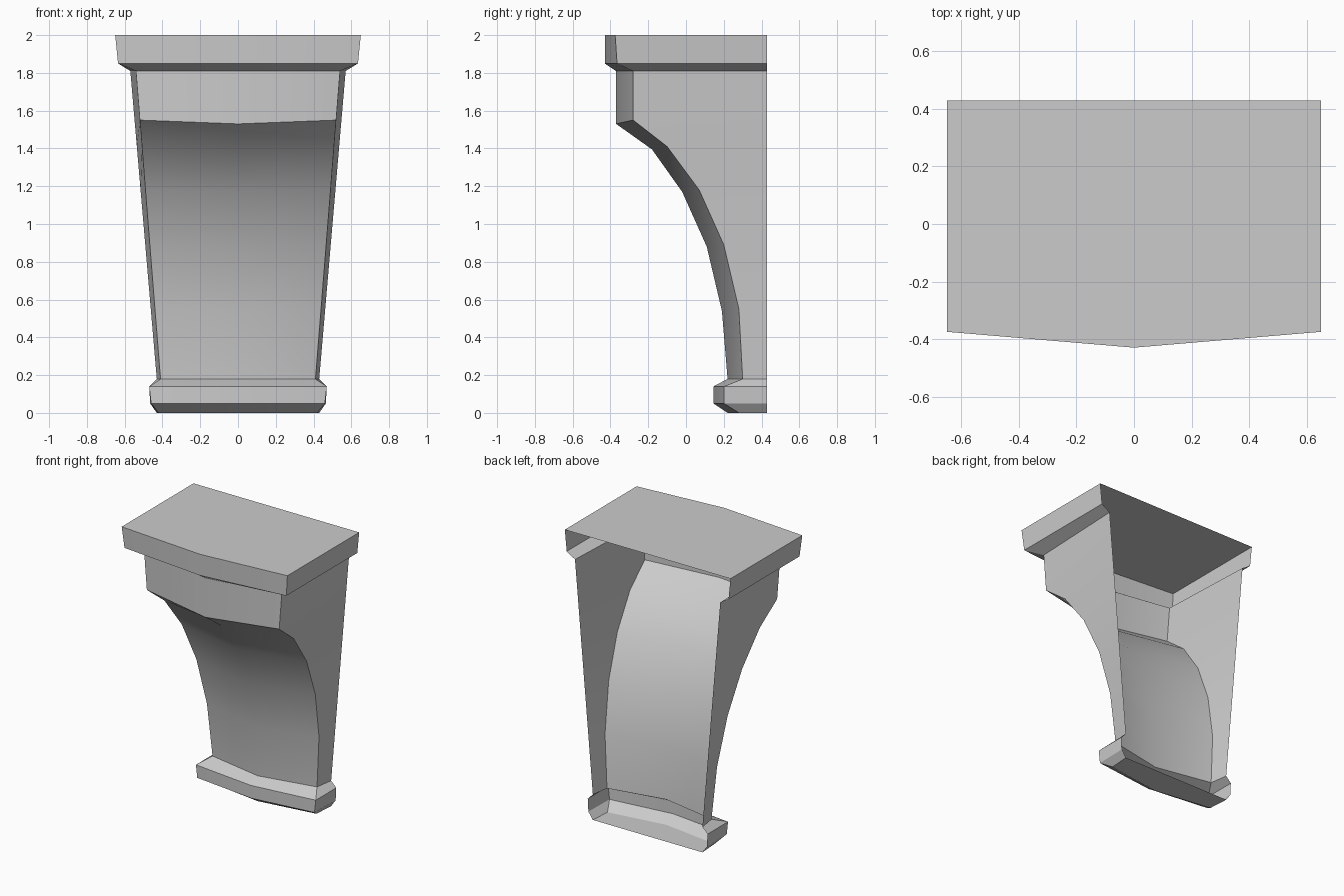
import bpy
import bmesh
from math import radians

cube = bpy.data.objects.get("Cube")
if cube:
    bpy.data.objects.remove(cube, do_unlink=True)

BACK = 0.43

stone = bpy.data.materials.new("grey stone")
stone.use_nodes = True
stone.diffuse_color = (0.6, 0.6, 0.6, 1)
stone.node_tree.nodes["Principled BSDF"].inputs["Base Color"].default_value = (0.6, 0.6, 0.6, 1)


def ring(z, back_x, corner_x, corner_y, centre_y, drop=0.0):
    """Open outline running from right back, round the pointed front, to left back."""
    return [(-back_x, BACK, z), (-corner_x, corner_y, z), (0, centre_y, z - drop),
            (corner_x, corner_y, z), (back_x, BACK, z)]


def shell(name, rings, cap=None):
    """Skin the outlines from bottom to top, leaving the back open."""
    bm = bmesh.new()
    rows = [[bm.verts.new(p) for p in r] for r in rings]
    for low, high in zip(rows, rows[1:]):
        for i in range(4):
            bm.faces.new((low[i], low[i + 1], high[i + 1], high[i]))
    if cap == "top":
        bm.faces.new(rows[-1])
    elif cap == "bottom":
        bm.faces.new(rows[0][::-1])
    mesh = bpy.data.meshes.new(name)
    bm.to_mesh(mesh)
    bm.free()
    mesh.materials.append(stone)
    obj = bpy.data.objects.new(name, mesh)
    bpy.context.collection.objects.link(obj)
    bpy.ops.object.select_all(action='DESELECT')
    obj.select_set(True)
    bpy.context.view_layer.objects.active = obj
    bpy.ops.object.shade_smooth_by_angle(angle=radians(30))
    return obj


# Tapered body with a concave front: height, corner depth, centre depth, centre drop
profile = [(0.18, 0.30, 0.22, 0), (0.55, 0.28, 0.19, 0.01), (0.89, 0.20, 0.11, 0.01),
           (1.18, 0.07, -0.02, 0.01), (1.41, -0.10, -0.18, 0.015),
           (1.55, -0.28, -0.37, 0.02), (1.81, -0.28, -0.37, 0)]


def body_ring(z, corner_y, centre_y, drop):
    t = (z - 0.18) / 1.63
    return ring(z, 0.43 + 0.14 * t, 0.41 + 0.13 * t, corner_y, centre_y, drop)


body = [body_ring(*p) for p in profile]
shell("bracket_body", body)

# Top slab with a sloping underside
shell("top_slab", [body[-1],
                   ring(1.85, 0.635, 0.635, -0.365, -0.43),
                   ring(2.0, 0.65, 0.65, -0.375, -0.43)], cap="top")

# Foot moulding with bevelled edges
shell("foot_moulding", [ring(0, 0.43, 0.42, 0.28, 0.22),
                        ring(0.05, 0.465, 0.46, 0.20, 0.145),
                        ring(0.14, 0.47, 0.47, 0.20, 0.145),
                        body[0]], cap="bottom")
